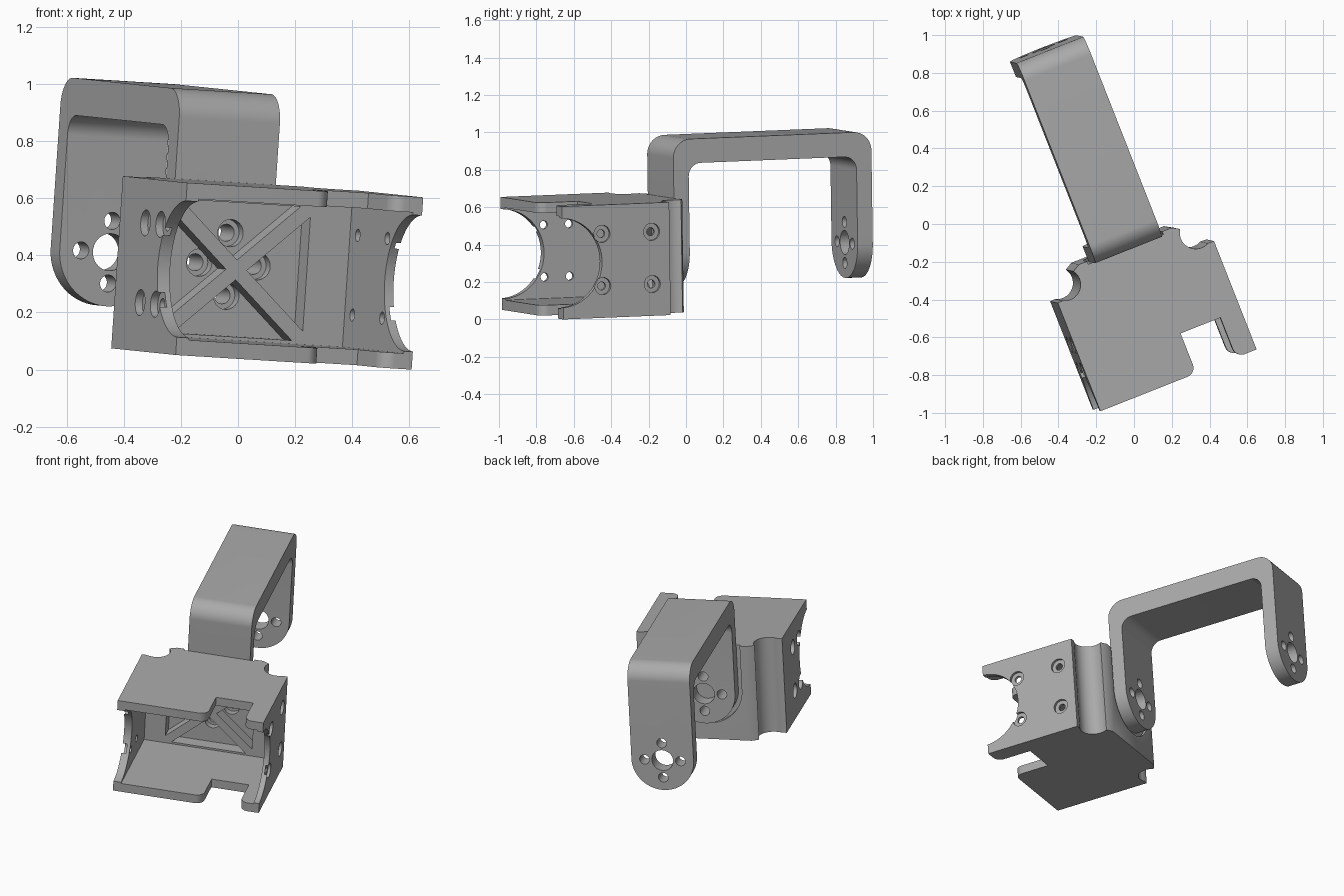
import bpy, bmesh, math
from mathutils import Vector, Euler

if "Cube" in bpy.data.objects:
    bpy.data.objects.remove(bpy.data.objects["Cube"], do_unlink=True)

grey = bpy.data.materials.new("satin grey")
grey.use_nodes = True
COLOUR = (0.4, 0.4, 0.4, 1)
grey.diffuse_color = COLOUR
grey.node_tree.nodes["Principled BSDF"].inputs["Base Color"].default_value = COLOUR

# Mapping of a 2D profile plus depth into space, by extrusion axis
AXES = {"x": lambda a, b, d: (d, a, b),
        "y": lambda a, b, d: (a, d, b),
        "z": lambda a, b, d: (a, b, d)}


def rounded(corners, steps=8):
    """Closed outline; each corner is (a, b) or (a, b, fillet radius)."""
    out = []
    for i, c in enumerate(corners):
        p = Vector(c[:2])
        if len(c) < 3:
            out.append(p)
            continue
        d1 = (Vector(corners[i - 1][:2]) - p).normalized()
        d2 = (Vector(corners[(i + 1) % len(corners)][:2]) - p).normalized()
        half = d1.angle(d2) / 2
        mid = p + (d1 + d2).normalized() * c[2] / math.sin(half)
        s = p + d1 * c[2] / math.tan(half) - mid
        e = p + d2 * c[2] / math.tan(half) - mid
        for k in range(steps + 1):
            t = k / steps
            out.append(mid + (s * (1 - t) + e * t).normalized() * c[2])
    return out


def arc(a, b, r, start, end, n):
    return [(a + r * math.cos(math.radians(start + (end - start) * k / n)),
             b + r * math.sin(math.radians(start + (end - start) * k / n)))
            for k in range(n + 1)]


def circle(a, b, r, n=40):
    return arc(a, b, r, 0, 360, n)[:-1]


def rect(a1, a2, b1, b2):
    return [(a1, b1), (a2, b1), (a2, b2), (a1, b2)]


def prism(name, outline, axis, lo, hi):
    bm = bmesh.new()
    f = bm.faces.new([bm.verts.new(AXES[axis](p[0], p[1], lo)) for p in outline])
    ext = bmesh.ops.extrude_face_region(bm, geom=[f])["geom"]
    shift = Vector(AXES[axis](0, 0, hi - lo))
    bmesh.ops.translate(bm, vec=shift, verts=[v for v in ext if isinstance(v, bmesh.types.BMVert)])
    bmesh.ops.recalc_face_normals(bm, faces=bm.faces)
    me = bpy.data.meshes.new(name)
    bm.to_mesh(me)
    bm.free()
    me.materials.append(grey)
    ob = bpy.data.objects.new(name, me)
    bpy.context.collection.objects.link(ob)
    return ob


def carve(target, cutter, mode="DIFFERENCE"):
    mod = target.modifiers.new("cut", "BOOLEAN")
    mod.operation, mod.solver, mod.object = mode, "EXACT", cutter
    bpy.context.view_layer.objects.active = target
    bpy.ops.object.modifier_apply(modifier=mod.name)
    bpy.data.objects.remove(cutter, do_unlink=True)


def cut(target, outline, axis, lo, hi):
    carve(target, prism("cutter", outline, axis, lo, hi))


CX, MID = -0.128, 0.352          # arm centre line, housing mid height
PIVOT = 0.368                    # height of the arm pivot
BOTTOM, TOP = 0.05, 0.655
LEFT, RIGHT, FRONT = -0.567, 0.324, -0.832

# Housing outline: notched front, grooved back corners, raised boss
groove_r = arc(0.25, -0.139, 0.085, -62, -215, 14)
groove_l = [(2 * CX + 0.008 - a, b) for a, b in reversed(groove_r)]
outline = rounded([(LEFT, FRONT), (-0.02, FRONT, 0.05), (-0.02, -0.605),
                   (0.207, -0.605), (0.207, FRONT, 0.05), (RIGHT, FRONT),
                   (RIGHT, -0.215)])
outline += groove_r + [(0.14, -0.067), (-0.388, -0.067)] + groove_l + [(LEFT, -0.215)]
housing = prism("servo_housing", outline, "z", BOTTOM, TOP)

# Main cavity, open side arches and the rear pocket
cut(housing, rect(-0.52, 0.29, -1, -0.245), "z", BOTTOM + 0.055, TOP - 0.055)
cut(housing, circle(-0.845, MID, 0.24, 64), "x", -1, 1)
cut(housing, rect(CX - 0.265, CX + 0.265, MID - 0.235, MID + 0.235), "y", -0.3, -0.165)

# Seat for the arm on the boss
seat = arc(CX, PIVOT, 0.215, 180, 360, 32) + [(CX + 0.215, 1), (CX - 0.215, 1)]
cut(housing, seat, "y", -0.084, 0.1)

# Counterbored screw holes in the side walls
for sign in (-1, 1):
    h = MID + 0.008 + sign * 0.14
    for y in (-0.605, -0.46):
        cut(housing, circle(y, h, 0.022, 20), "x", -0.7, -0.4)
        cut(housing, circle(y, h, 0.046, 28), "x", -0.7, -0.54)
    for y in (-0.603, -0.318):
        cut(housing, circle(y, h, 0.022, 20), "x", 0.2, 0.4)
        cut(housing, circle(y, h, 0.046, 28), "x", 0.307, 0.4)

# Arm: U-shaped strap with round ends
arm = prism("swing_arm", rounded([(-0.084, 0.1), (-0.084, 0.97, 0.1), (1.055, 0.97, 0.1),
                                  (1.055, 0.1), (0.968, 0.1), (0.968, 0.84, 0.07),
                                  (0.003, 0.84, 0.07), (0.003, 0.1)], 12),
            "x", CX - 0.19, CX + 0.19)
capsule = arc(CX, PIVOT, 0.19, 180, 360, 40) + [(CX + 0.19, 1.2), (CX - 0.19, 1.2)]
carve(arm, prism("cutter", capsule, "y", -0.5, 1.5), "INTERSECT")
cut(arm, circle(CX, PIVOT, 0.065), "y", -0.5, 1.5)

# Pivot screw holes through arm and housing
for k in range(4):
    a = CX + 0.11 * math.cos(k * math.pi / 2)
    h = PIVOT + 0.11 * math.sin(k * math.pi / 2)
    cut(arm, circle(a, h, 0.03, 24), "y", -0.5, 1.5)
    cut(housing, circle(a, h, 0.03, 24), "y", -0.2, 0.1)
    cut(housing, circle(a, h, 0.048, 28), "y", -0.2, -0.125)

# Crossed stiffening ribs inside the pocket
parts = [housing, arm]
for name, sign in (("rising_rib", 1), ("falling_rib", -1)):
    along = Vector((0.265, sign * 0.235))
    side = Vector((-along.y, along.x)).normalized() * 0.026
    c = Vector((CX, MID))
    bar = [c - along - side, c + along - side, c + along + side, c - along + side]
    parts.append(prism(name, bar, "y", -0.245, -0.16))

# Shade, then tilt the whole assembly
pose = Euler((0.038, 0.0574, math.radians(21.6))).to_matrix().to_4x4()
for ob in parts:
    bpy.ops.object.select_all(action="DESELECT")
    ob.select_set(True)
    bpy.context.view_layer.objects.active = ob
    bpy.ops.object.shade_smooth_by_angle(angle=math.radians(30))
    ob.matrix_world = pose
